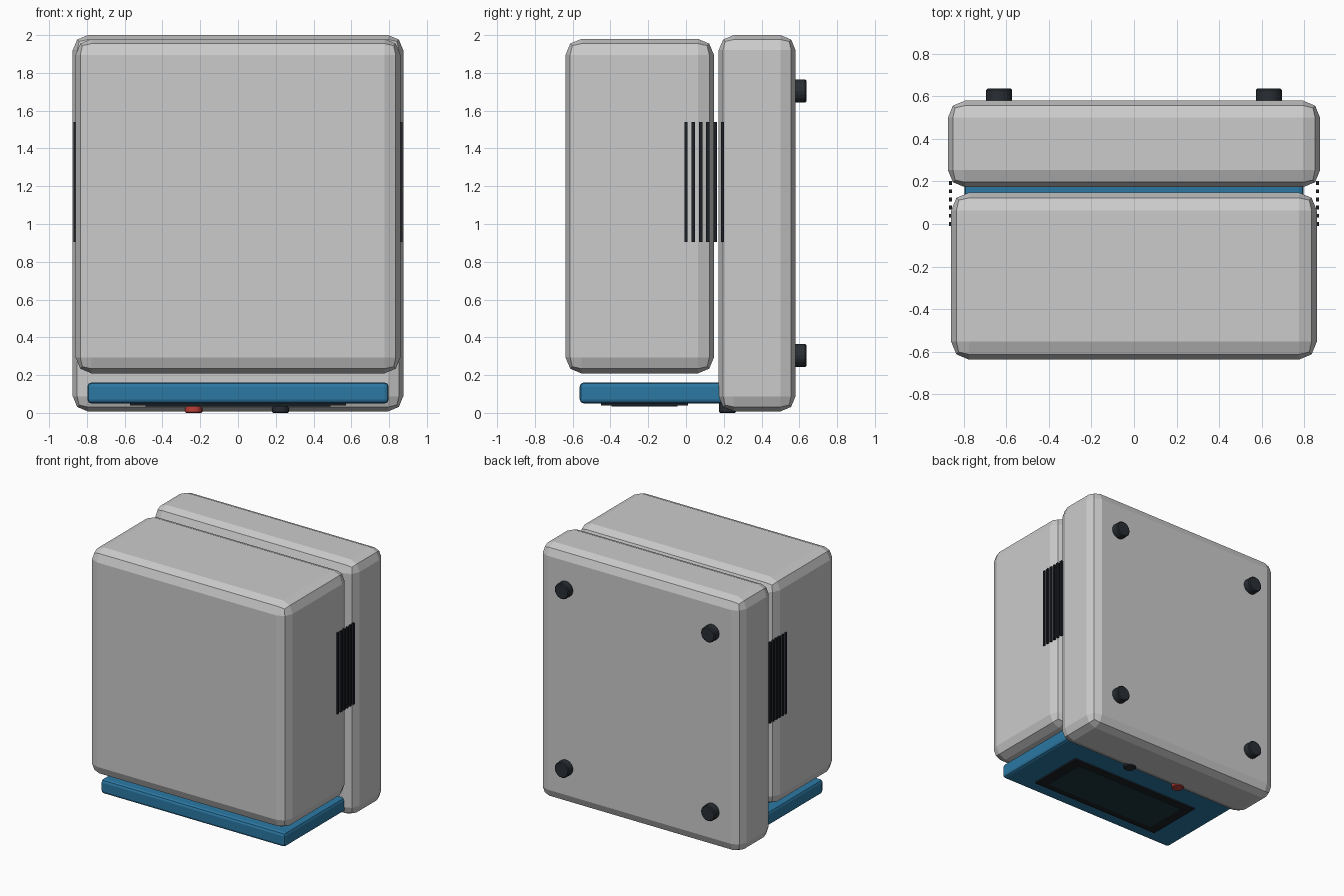
import bpy
import bmesh
from math import radians
from mathutils import Matrix

if "Cube" in bpy.data.objects:
    bpy.data.objects.remove(bpy.data.objects["Cube"])


def material(name, rgb):
    m = bpy.data.materials.new(name)
    m.diffuse_color = (*rgb, 1)
    m.use_nodes = True
    m.node_tree.nodes["Principled BSDF"].inputs["Base Color"].default_value = m.diffuse_color
    return m


BLUE = material("blue", (0.025, 0.19, 0.37))
BLACK = material("black", (0.012, 0.014, 0.018))
RUBBER = material("rubber", (0.022, 0.027, 0.033))
GLASS = material("dark_glass", (0.012, 0.035, 0.045))
RED = material("red", (0.5, 0.05, 0.04))


def finish(name, bm, mat, bevel, segments):
    mesh = bpy.data.meshes.new(name)
    bm.to_mesh(mesh)
    bm.free()
    ob = bpy.data.objects.new(name, mesh)
    bpy.context.collection.objects.link(ob)
    if mat:
        mesh.materials.append(mat)
    if bevel:
        mod = ob.modifiers.new("bevel", 'BEVEL')
        mod.width, mod.segments = bevel, segments
        mod.limit_method, mod.angle_limit = 'ANGLE', radians(40)
    return ob


def box(name, lo, hi, mat=None, bevel=0, segments=2):
    size = [b - a for a, b in zip(lo, hi)]
    mid = [(a + b) / 2 for a, b in zip(lo, hi)]
    bm = bmesh.new()
    bmesh.ops.create_cube(bm, size=1,
                          matrix=Matrix.Translation(mid) @ Matrix.Diagonal((*size, 1)))
    return finish(name, bm, mat, bevel, segments)


def cylinder(name, centre, radius, depth, axis, mat, bevel):
    rot = Matrix.Rotation(radians(90), 4, 'X') if axis == 'Y' else Matrix()
    bm = bmesh.new()
    bmesh.ops.create_cone(bm, cap_ends=True, segments=20, radius1=radius, radius2=radius,
                          depth=depth, matrix=Matrix.Translation(centre) @ rot)
    return finish(name, bm, mat, bevel, 1)


# Main housings: base slab at the back, lid block at the front
box("base_housing", (-0.875, 0.173, 0.008), (0.875, 0.58, 2.0), bevel=0.08)
box("lid_housing", (-0.86, -0.638, 0.209), (0.86, 0.148, 1.98), bevel=0.085)

# Blue control panel running into the base, with its display
box("control_panel", (-0.798, -0.563, 0.05), (0.798, 0.3, 0.161), BLUE, bevel=0.022)
box("display_bezel", (-0.573, -0.45, 0.038), (0.573, 0.01, 0.056), BLACK)
box("display_screen", (-0.49, -0.395, 0.034), (0.49, -0.045, 0.046), GLASS)

# Buttons on the underside edge of the base
cylinder("red_button", (-0.235, 0.22, 0.035), 0.046, 0.07, 'Z', RED, 0.006)
cylinder("black_button", (0.225, 0.22, 0.035), 0.046, 0.07, 'Z', RUBBER, 0.006)

for sx, side in ((-1, "left"), (1, "right")):
    # Feet on the back
    for z, level in ((0.304, "lower"), (1.704, "upper")):
        cylinder(f"foot_{level}_{side}", (sx * 0.634, 0.6, z), 0.061, 0.076, 'Y', RUBBER, 0.007)
    # Vent slats bridging the gap between the housings
    x0, x1 = sorted((sx * 0.855, sx * 0.871))
    for i in range(6):
        y = i * 0.0386
        box(f"vent_slat_{side}_{i + 1}", (x0, y - 0.009, 0.905), (x1, y + 0.009, 1.54), BLACK)
